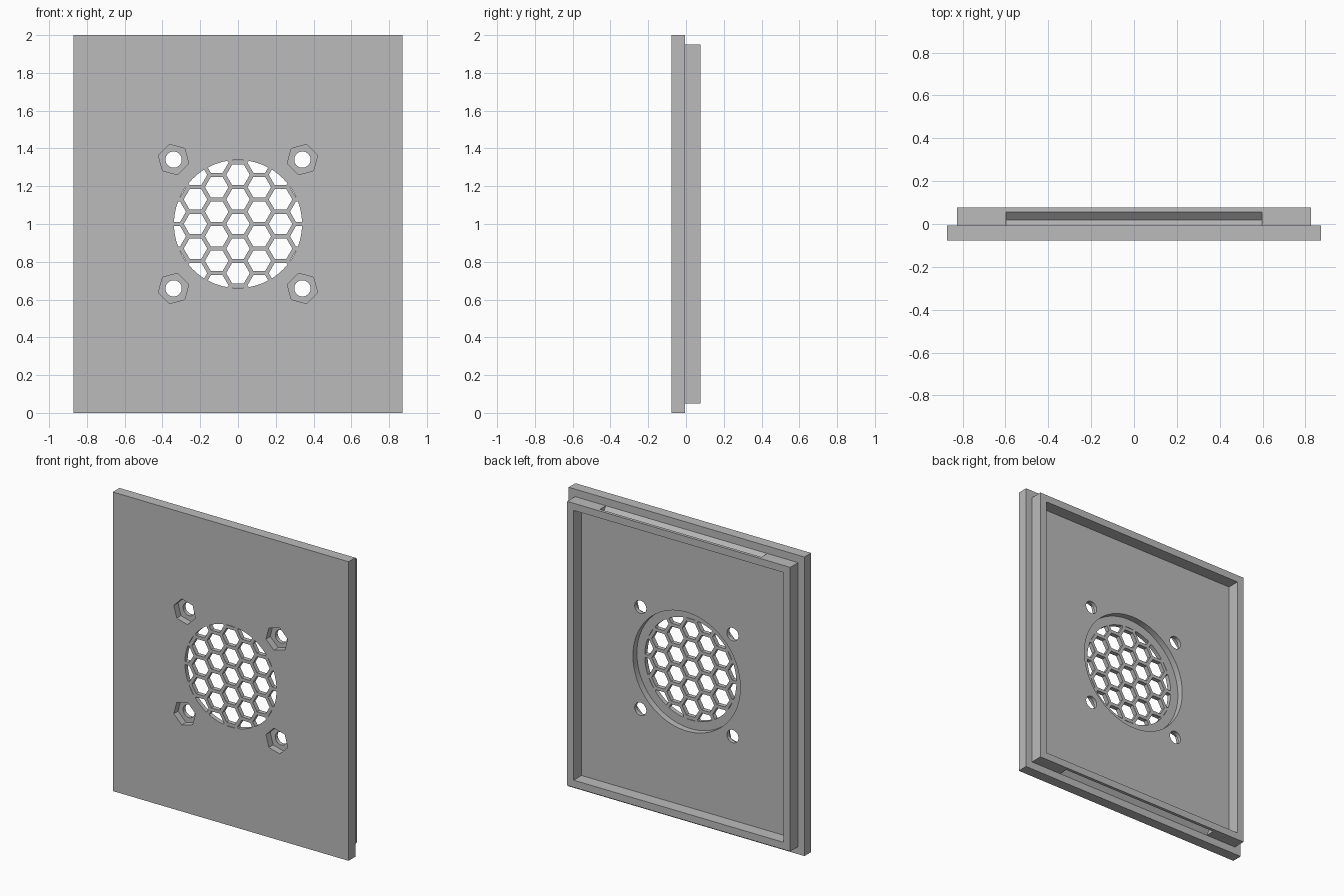
import bpy, bmesh
from math import pi, cos, sin, radians, sqrt
from mathutils import Vector

if "Cube" in bpy.data.objects:
    bpy.data.objects.remove(bpy.data.objects["Cube"], do_unlink=True)

FRONT, BACK, RIM_BACK = -0.077, -0.006, 0.077
CENTRE_Z = 1.0

grey = bpy.data.materials.new("light grey plastic")
grey.use_nodes = True
COLOUR = (0.5, 0.5, 0.5, 1)
grey.diffuse_color = COLOUR
grey.node_tree.nodes["Principled BSDF"].inputs["Base Color"].default_value = COLOUR


def prism(bm, points, offset):
    """Extrude a closed loop of points by a vector."""
    face = bm.faces.new([bm.verts.new(p) for p in points])
    ext = bmesh.ops.extrude_face_region(bm, geom=[face])
    verts = [v for v in ext["geom"] if isinstance(v, bmesh.types.BMVert)]
    bmesh.ops.translate(bm, verts=verts, vec=Vector(offset))


def ngon(x, z, radius, sides, y, turn=0.0):
    angles = [turn + 2 * pi * i / sides for i in range(sides)]
    return [(x + radius * cos(a), y, z + radius * sin(a)) for a in angles]


def box(bm, half_x, z0, z1, y0, y1):
    loop = [(-half_x, y0, z0), (half_x, y0, z0), (half_x, y0, z1), (-half_x, y0, z1)]
    prism(bm, loop, (0, y1 - y0, 0))


def finish(bm, name):
    bmesh.ops.recalc_face_normals(bm, faces=bm.faces)
    mesh = bpy.data.meshes.new(name)
    bm.to_mesh(mesh)
    bm.free()
    mesh.materials.append(grey)
    obj = bpy.data.objects.new(name, mesh)
    bpy.context.collection.objects.link(obj)
    return obj


def boolean(target, tool, operation="DIFFERENCE"):
    """Apply a boolean and discard its cutter."""
    mod = target.modifiers.new("cut", "BOOLEAN")
    mod.operation, mod.object, mod.solver = operation, tool, "EXACT"
    bpy.ops.object.select_all(action="DESELECT")
    bpy.context.view_layer.objects.active = target
    target.select_set(True)
    bpy.ops.object.modifier_apply(modifier=mod.name)
    bpy.data.objects.remove(tool, do_unlink=True)


# Flat panel
bm = bmesh.new()
box(bm, 0.872, 0, 2, FRONT, BACK)
panel = finish(bm, "panel")

# Round recess behind the grille
bm = bmesh.new()
prism(bm, ngon(0, CENTRE_Z, 0.397, 96, BACK - 0.042), (0, 0.1, 0))
boolean(panel, finish(bm, "recess_cutter"))

# Honeycomb grille, trimmed to a circle
PITCH, APOTHEM = 0.130, 0.054
bm = bmesh.new()
for col in range(-3, 4):
    for row in range(-4, 5):
        x = col * PITCH * sqrt(3) / 2
        z = (row + 0.5 * (col % 2)) * PITCH
        if x * x + z * z < 0.4 ** 2:
            hexagon = ngon(x, CENTRE_Z + z, APOTHEM * 2 / sqrt(3), 6, -0.2)
            prism(bm, hexagon, (0, 0.4, 0))
honeycomb = finish(bm, "honeycomb_cutter")
bm = bmesh.new()
prism(bm, ngon(0, CENTRE_Z, 0.339, 96, -0.15), (0, 0.3, 0))
boolean(honeycomb, finish(bm, "trim_cutter"), "INTERSECT")
boolean(panel, honeycomb)

# Screw holes with hexagonal nut pockets on the front
holes, pockets = bmesh.new(), bmesh.new()
for sx in (-1, 1):
    for sz in (-1, 1):
        x, z = sx * 0.341, CENTRE_Z + sz * 0.341
        prism(holes, ngon(x, z, 0.043, 40, -0.2), (0, 0.4, 0))
        turn = radians(15 if sx * sz > 0 else 45)
        prism(pockets, ngon(x, z, 0.083, 6, -0.2, turn), (0, FRONT + 0.045 + 0.2, 0))
boolean(panel, finish(pockets, "pocket_cutter"))
boolean(panel, finish(holes, "hole_cutter"))

# Raised rim around the back
WALL = 0.048
bm = bmesh.new()
box(bm, 0.825, 0.05, 1.95, BACK - 0.01, RIM_BACK)
rim = finish(bm, "rim")
bm = bmesh.new()
box(bm, 0.825 - WALL, 0.05 + WALL, 1.95 - WALL, -0.2, 0.2)
boolean(rim, finish(bm, "rim_cutter"))

# Snap grooves along the top and bottom of the rim
GROOVE = [(BACK, 0), (BACK, 0.03), (0.056, 0.03), (0.056, 0), (0.019, -0.032)]
bm = bmesh.new()
for side in (-1, 1):
    loop = [(-0.597, y, CENTRE_Z + side * (0.95 + h)) for y, h in GROOVE]
    prism(bm, loop, (1.194, 0, 0))
boolean(rim, finish(bm, "groove_cutter"))

# Smooth the round walls, keep every edge crisp
for obj in (panel, rim):
    bpy.ops.object.select_all(action="DESELECT")
    bpy.context.view_layer.objects.active = obj
    obj.select_set(True)
    bpy.ops.object.shade_smooth_by_angle(angle=radians(25))
